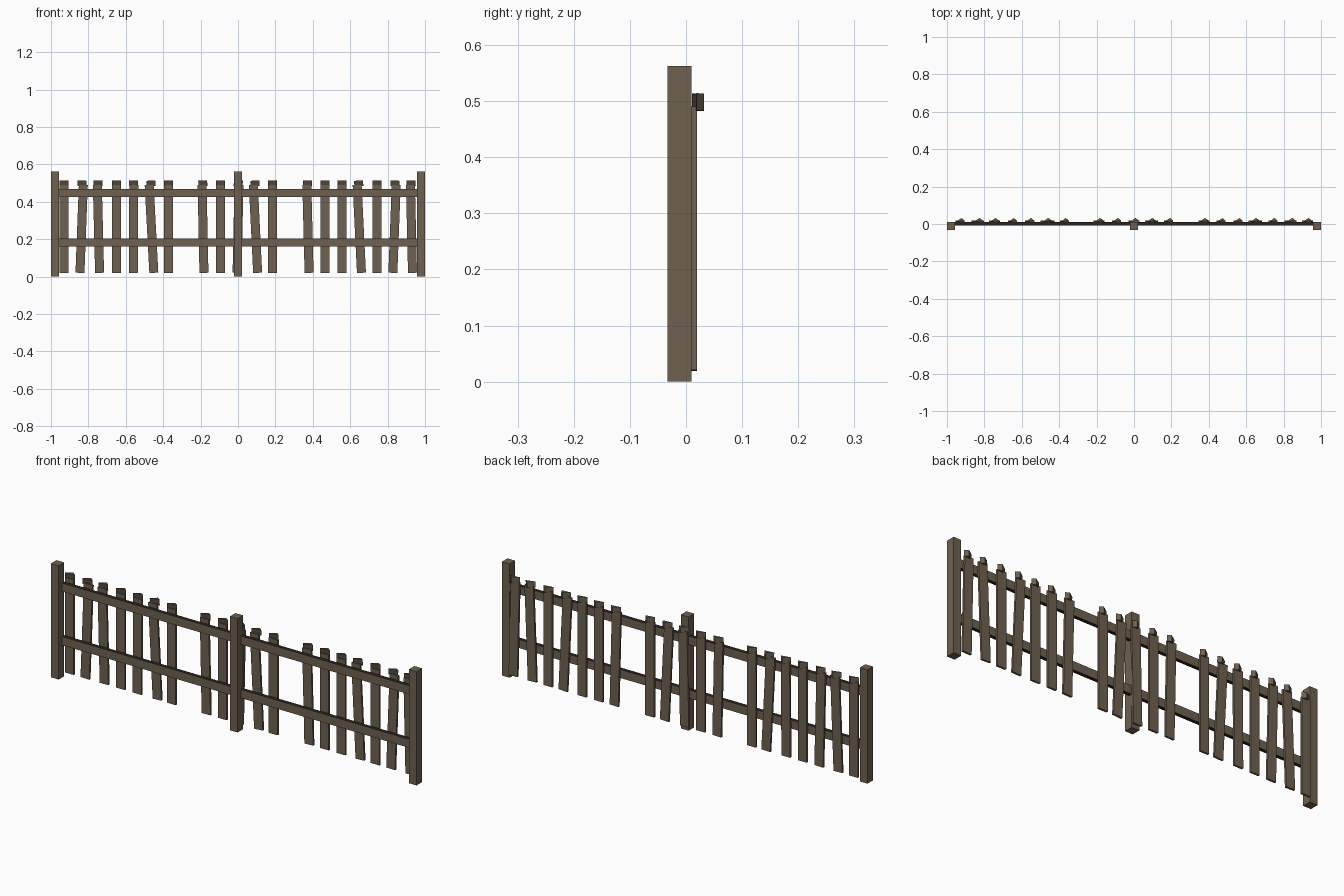
import bpy
import bmesh
import math
from mathutils import Matrix

cube = bpy.data.objects.get("Cube")
if cube:
    bpy.data.objects.remove(cube, do_unlink=True)


def make_material(name, rgb):
    mat = bpy.data.materials.new(name)
    mat.use_nodes = True
    color = (*rgb, 1.0)
    mat.diffuse_color = color
    mat.node_tree.nodes["Principled BSDF"].inputs["Base Color"].default_value = color
    return mat


WOOD = make_material("weathered brown wood", (0.16, 0.12, 0.08))
DARK = make_material("dark brown wood", (0.025, 0.018, 0.012))
SHADE = make_material("mid brown wood", (0.085, 0.062, 0.042))


def add_prism(name, outline, z0, z1, materials=(WOOD,), rule=None, matrix=None):
    """Extrude a plan outline from z0 to z1, colouring faces by a rule on their normal."""
    bm = bmesh.new()
    base = bm.faces.new([bm.verts.new((x, y, z0)) for x, y in outline])
    top = bmesh.ops.extrude_face_region(bm, geom=[base])["geom"]
    verts = [v for v in top if isinstance(v, bmesh.types.BMVert)]
    bmesh.ops.translate(bm, verts=verts, vec=(0, 0, z1 - z0))
    bmesh.ops.recalc_face_normals(bm, faces=bm.faces[:])
    bm.normal_update()
    if rule:
        for face in bm.faces:
            face.material_index = int(rule(face.normal))
    if matrix:
        bm.transform(matrix)
    mesh = bpy.data.meshes.new(name)
    bm.to_mesh(mesh)
    bm.free()
    for mat in materials:
        mesh.materials.append(mat)
    obj = bpy.data.objects.new(name, mesh)
    bpy.context.collection.objects.link(obj)
    return obj


def rect(x0, x1, y0, y1):
    return [(x0, y0), (x1, y0), (x1, y1), (x0, y1)]


# Square posts at both ends and in the middle
for name, x in (("right_post", -0.979), ("middle_post", 0), ("left_post", 0.979)):
    add_prism(name, rect(x - 0.021, x + 0.021, -0.033, 0.01), 0, 0.563)

# Two long rails with dark upper and lower edges
for name, z in (("lower_rail", 0.182), ("upper_rail", 0.447)):
    add_prism(name, rect(-0.96, 0.96, -0.008, 0.01), z - 0.021, z + 0.021,
              (WOOD, DARK), lambda n: abs(n.z) > 0.9)

# Pickets: centre at the foot and sideways lean at the top
PICKETS = [
    (-0.93, 0), (-0.845, 0.018), (-0.74, -0.012), (-0.65, 0), (-0.56, 0.003),
    (-0.45, -0.025), (-0.372, 0), (-0.182, -0.01), (-0.093, 0), (-0.005, 0.01),
    (0.105, -0.023), (0.185, 0), (0.38, -0.012), (0.465, 0), (0.556, 0),
    (0.66, -0.023), (0.743, 0), (0.828, 0.018), (0.933, -0.011),
]
HALF = 0.024
FOOT, TOP = 0.02, 0.49

for i, (x, lean) in enumerate(PICKETS, 1):
    turn = Matrix.Rotation(math.atan2(lean, TOP - FOOT), 4, "Y")
    place = Matrix.Translation((x, 0, FOOT)) @ turn
    add_prism(f"picket_{i}", rect(-HALF, HALF, 0.01, 0.02), 0, TOP - FOOT, matrix=place)

    # Three-sided wedge on the picket's tip
    place = Matrix.Translation((x + lean * 0.6, 0, 0.483)) @ turn
    wedge = [(-HALF, 0.0105), (HALF, 0.019), (HALF * 0.3, 0.032)]
    add_prism(f"picket_tip_{i}", wedge, 0, 0.03, (WOOD, SHADE),
              lambda n: n.y < -0.5, place)
